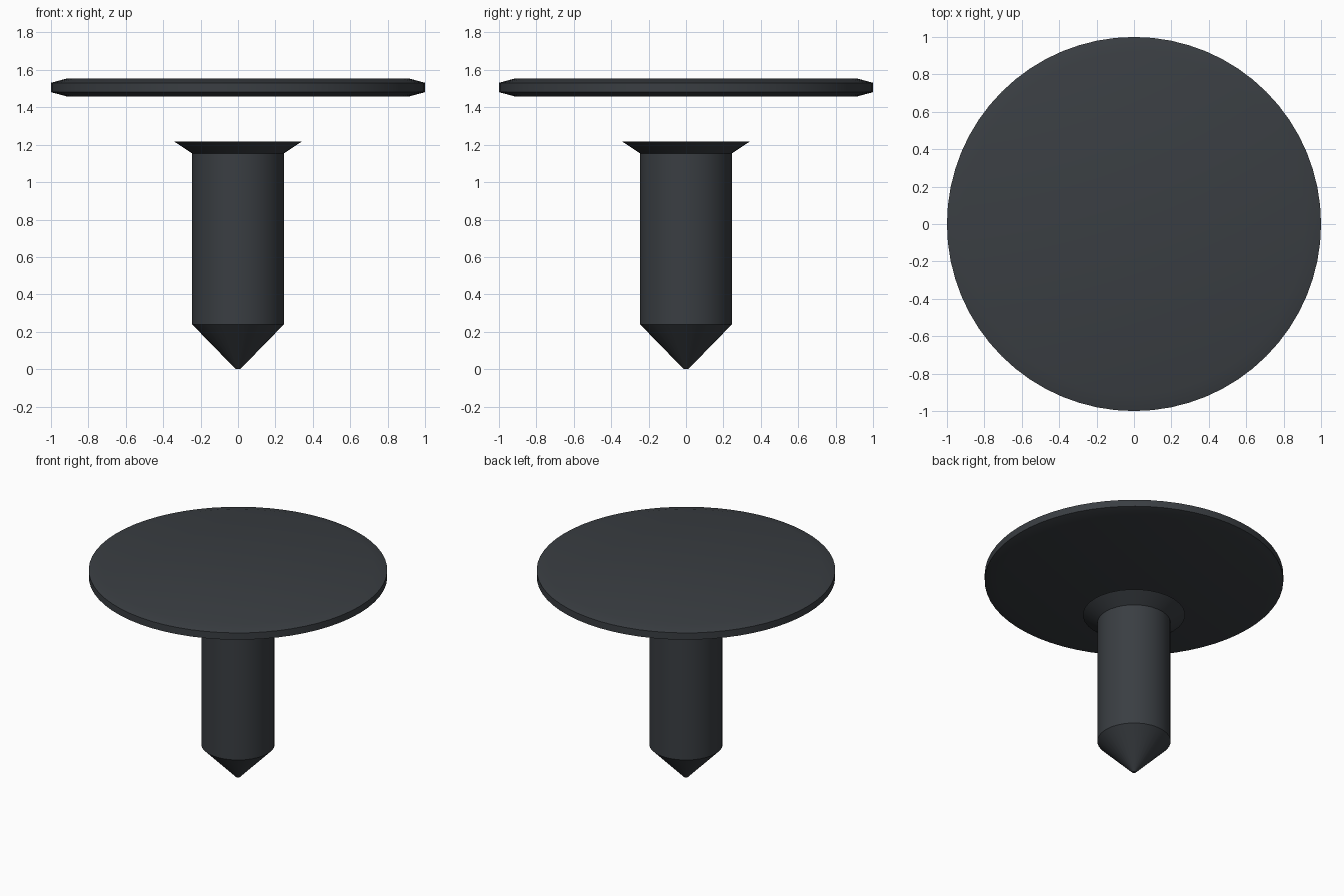
import bpy, bmesh, math

if "Cube" in bpy.data.objects:
    bpy.data.objects.remove(bpy.data.objects["Cube"])

dark = bpy.data.materials.new("dark_plastic")
dark.diffuse_color = (0.042, 0.048, 0.055, 1)
dark.use_nodes = True
dark.node_tree.nodes["Principled BSDF"].inputs["Base Color"].default_value = dark.diffuse_color


def lathe(name, profile, sides):
    """Solid of revolution about z from (radius, z) points, capped at both ends."""
    bm = bmesh.new()
    rings = [[bm.verts.new((r * math.cos(2 * math.pi * i / sides),
                            r * math.sin(2 * math.pi * i / sides), z))
              for i in range(sides)] for r, z in profile]
    for low, high in zip(rings, rings[1:]):
        for i in range(sides):
            j = (i + 1) % sides
            bm.faces.new((low[i], low[j], high[j], high[i]))
    bm.faces.new(rings[0][::-1])
    bm.faces.new(rings[-1])
    mesh = bpy.data.meshes.new(name)
    bm.to_mesh(mesh)
    bm.free()
    obj = bpy.data.objects.new(name, mesh)
    bpy.context.collection.objects.link(obj)
    mesh.materials.append(dark)
    bpy.ops.object.select_all(action='DESELECT')
    obj.select_set(True)
    bpy.context.view_layer.objects.active = obj
    bpy.ops.object.shade_smooth_by_angle(angle=math.radians(30))
    return obj


# Pointed pin with a flared collar
lathe("pin", [(0.012, 0), (0.246, 0.24), (0.246, 1.154), (0.343, 1.218)], 32)

# Floating disc with a chamfered rim
lathe("head_disc", [(0.915, 1.458), (1, 1.481), (1, 1.531), (0.915, 1.554)], 64)
